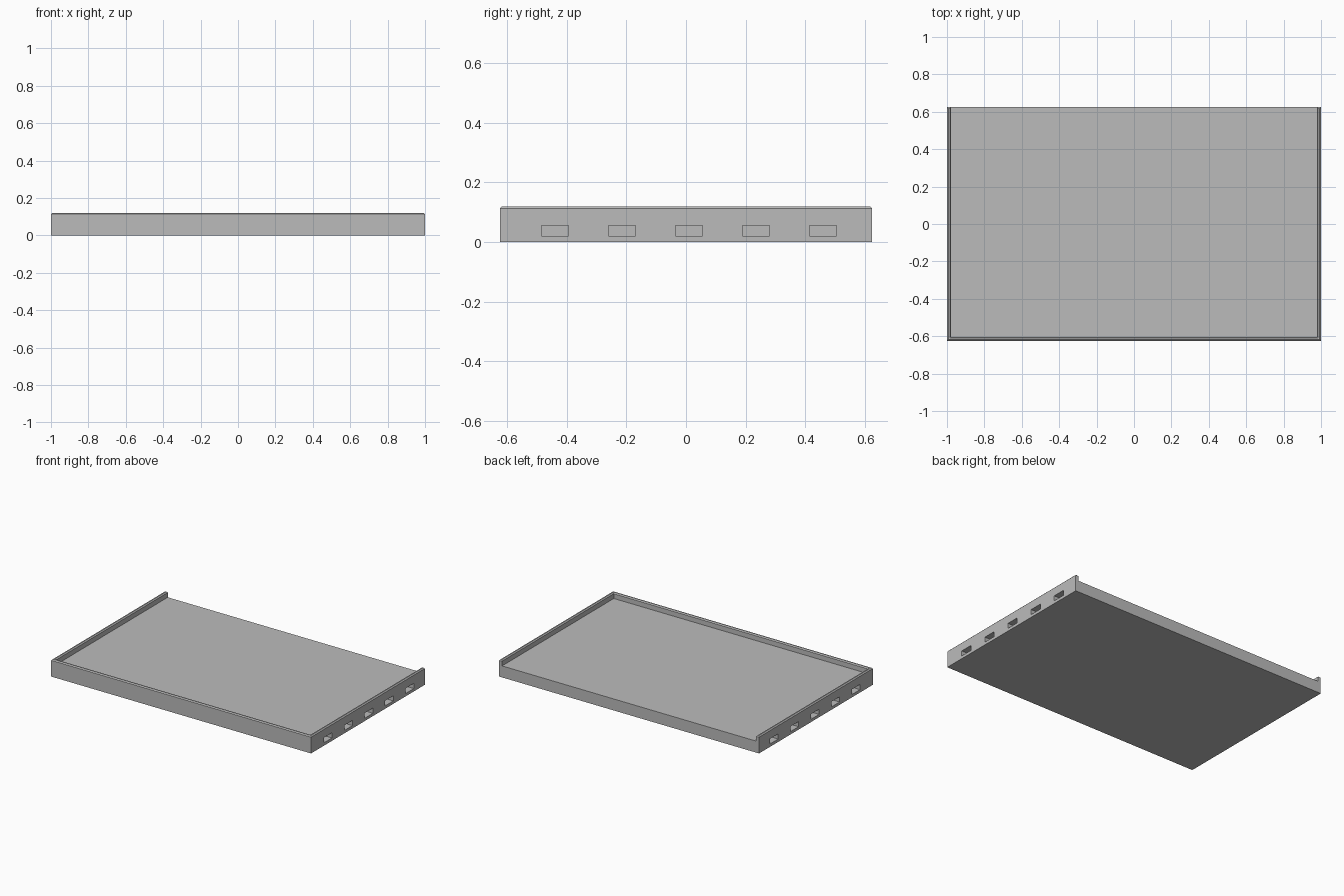
import bpy, bmesh

cube = bpy.data.objects.get("Cube")
if cube:
    bpy.data.objects.remove(cube, do_unlink=True)

HX, HY = 1.0, 0.625          # half length and half depth
FLOOR, TOP = 0.08, 0.12      # deck height and rim height
WALL, CHAMFER = 0.022, 0.007

grey = bpy.data.materials.new("plain_grey")
grey.use_nodes = True
grey.diffuse_color = (0.5, 0.5, 0.5, 1)
grey.node_tree.nodes["Principled BSDF"].inputs["Base Color"].default_value = (0.5, 0.5, 0.5, 1)


def prism(name, outline, z0, z1, chamfer=0):
    """Extrude a plan outline upward, optionally chamfering its top edges."""
    bm = bmesh.new()
    face = bm.faces.new([bm.verts.new((x, y, z0)) for x, y in outline])
    new = bmesh.ops.extrude_face_region(bm, geom=[face])["geom"]
    bmesh.ops.translate(bm, vec=(0, 0, z1 - z0),
                        verts=[v for v in new if isinstance(v, bmesh.types.BMVert)])
    bmesh.ops.recalc_face_normals(bm, faces=bm.faces[:])
    if chamfer:
        rim = [e for e in bm.edges if all(v.co.z > z1 - 1e-4 for v in e.verts)]
        bmesh.ops.bevel(bm, geom=rim, offset=chamfer, segments=1, affect='EDGES')
    mesh = bpy.data.meshes.new(name)
    bm.to_mesh(mesh)
    bm.free()
    obj = bpy.data.objects.new(name, mesh)
    bpy.context.collection.objects.link(obj)
    mesh.materials.append(grey)
    return obj


def rectangle(x0, x1, y0, y1):
    return [(x0, y0), (x1, y0), (x1, y1), (x0, y1)]


# Solid deck inside the rim
ix, iy = HX - WALL, -HY + WALL
deck = prism("tray_deck", rectangle(-ix, ix, iy, HY), 0, FLOOR)

# Rim on three sides, open at the back
rim = prism("tray_rim", [(-HX, HY), (-HX, -HY), (HX, -HY), (HX, HY),
                         (ix, HY), (ix, iy), (-ix, iy), (-ix, HY)], 0, TOP, CHAMFER)

# Five pockets cut into each side, through the rim and into the deck
DEPTH = 0.05
for side in (-1, 1):
    for i in range(5):
        y = 0.01 + (i - 2) * 0.225
        x0, x1 = sorted((side * (HX - DEPTH), side * (HX + 0.05)))
        cutter = prism("pocket_cutter", rectangle(x0, x1, y - 0.045, y + 0.045), 0.02, 0.056)
        cutter.hide_render = True
        cutter.hide_set(True)
        for part in (deck, rim):
            cut = part.modifiers.new("side_pocket", 'BOOLEAN')
            cut.operation = 'DIFFERENCE'
            cut.solver = 'EXACT'
            cut.object = cutter
